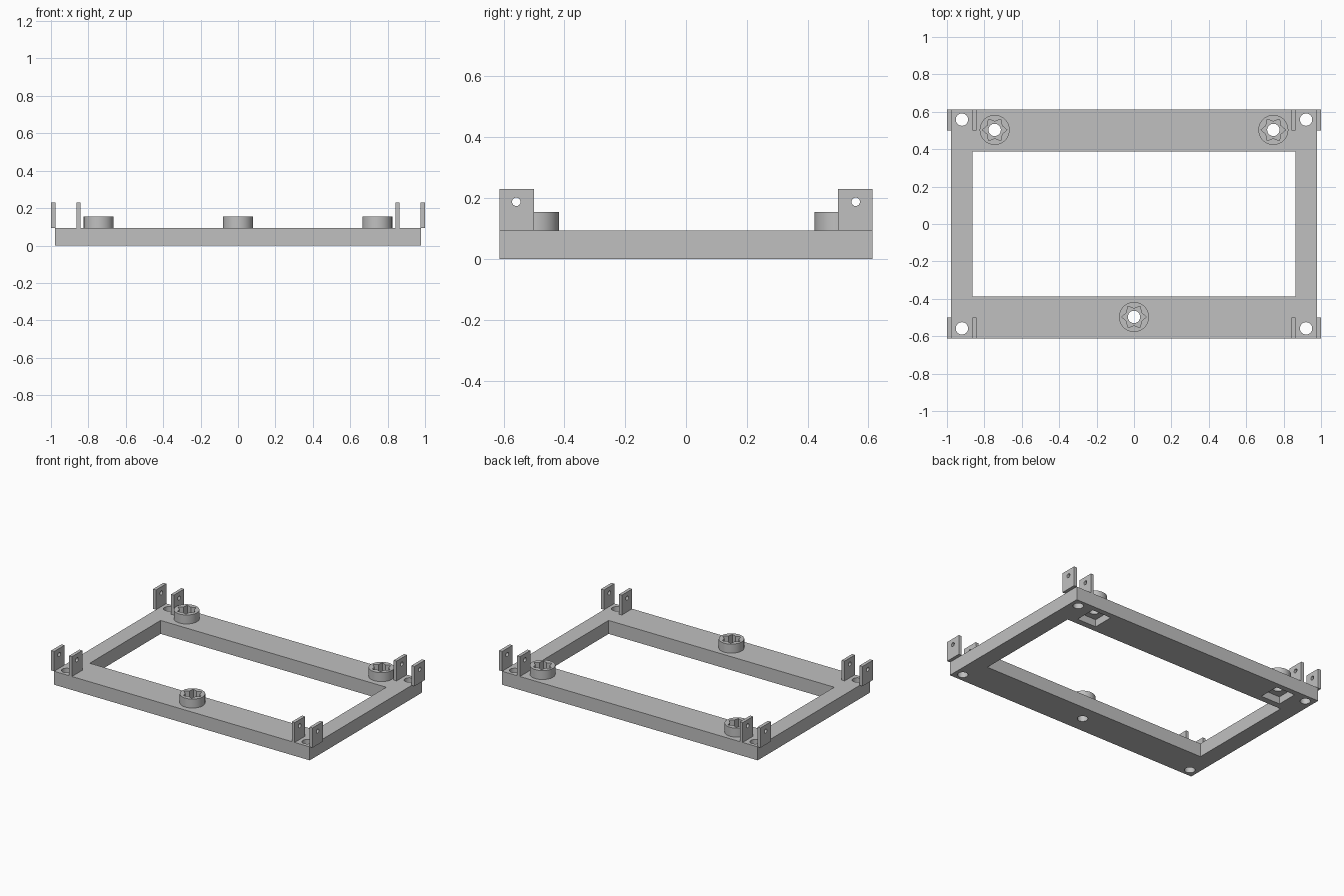
import bpy, bmesh, math
from mathutils import Matrix, Vector

cube = bpy.data.objects.get("Cube")
if cube:
    bpy.data.objects.remove(cube, do_unlink=True)

GREY = (0.53, 0.53, 0.53, 1)
grey = bpy.data.materials.new("plain grey")
grey.use_nodes = True
grey.diffuse_color = GREY
grey.node_tree.nodes["Principled BSDF"].inputs["Base Color"].default_value = GREY

BASE_TOP = 0.093
BOSS_TOP = 0.155
TAB_TOP = 0.23
HOLE = 0.033


def finish(name, bm):
    mesh = bpy.data.meshes.new(name)
    bmesh.ops.recalc_face_normals(bm, faces=bm.faces)
    bm.to_mesh(mesh)
    bm.free()
    mesh.materials.append(grey)
    obj = bpy.data.objects.new(name, mesh)
    bpy.context.collection.objects.link(obj)
    return obj


def box(name, low, high):
    low, high = Vector(low), Vector(high)
    bm = bmesh.new()
    bmesh.ops.create_cube(bm, size=1, matrix=Matrix.Translation((low + high) / 2)
                          @ Matrix.Diagonal((*(high - low), 1)))
    return finish(name, bm)


def prism(name, x, y, z0, z1, radii, sides):
    """Upright prism whose corner radii cycle through the given list."""
    bm = bmesh.new()
    ring = []
    for i in range(sides):
        a = math.tau * i / sides
        r = radii[i % len(radii)]
        ring.append(bm.verts.new((x + r * math.cos(a), y + r * math.sin(a), z0)))
    face = bm.faces.new(ring)
    top = bmesh.ops.extrude_face_region(bm, geom=[face])["geom"]
    bmesh.ops.translate(bm, vec=(0, 0, z1 - z0),
                        verts=[v for v in top if isinstance(v, bmesh.types.BMVert)])
    return finish(name, bm)


def cut(target, cutters):
    bpy.context.view_layer.objects.active = target
    for cutter in cutters:
        cutter.hide_render = True
        mod = target.modifiers.new("cut", 'BOOLEAN')
        mod.operation = 'DIFFERENCE'
        mod.solver = 'EXACT'
        mod.object = cutter
        bpy.ops.object.modifier_apply(modifier=mod.name)
        bpy.data.objects.remove(cutter, do_unlink=True)


def smooth(obj):
    bpy.ops.object.select_all(action='DESELECT')
    obj.select_set(True)
    bpy.context.view_layer.objects.active = obj
    bpy.ops.object.shade_smooth_by_angle(angle=math.radians(30))


bosses = {"back_right": (-0.745, 0.503), "back_left": (0.745, 0.503), "front": (0, -0.497)}
corners = {"back_right": (-1, 1), "back_left": (1, 1),
           "front_right": (-1, -1), "front_left": (1, -1)}

# Rectangular frame with its window, screw holes and underside pockets
frame = box("frame", (-0.978, -0.613, 0), (0.978, 0.613, BASE_TOP))
cutters = [box("window_cutter", (-0.863, -0.387, -0.1), (0.863, 0.387, 0.2))]
for sx, sy in corners.values():
    cutters.append(prism("hole_cutter", sx * 0.92, sy * 0.558, -0.1, 0.2, [HOLE], 32))
for name, (x, y) in bosses.items():
    cutters.append(prism("hole_cutter", x, y, -0.1, 0.2, [HOLE], 32))
    if name != "front":
        cutters.append(box("pocket_cutter", (x - 0.073, y - 0.073, -0.1),
                           (x + 0.073, y + 0.073, 0.05)))
cut(frame, cutters)
smooth(frame)

# Round bosses with six-pointed sockets
for name, (x, y) in bosses.items():
    boss = prism(name + "_boss", x, y, BASE_TOP, BOSS_TOP, [0.08], 48)
    cut(boss, [prism("star_cutter", x, y, 0, 0.3, [0.066, 0.045], 12)])
    smooth(boss)

# Pairs of drilled tabs at the corners
for name, (sx, sy) in corners.items():
    for side, inner, outer in (("inner", 0.841, 0.863), ("outer", 0.977, 1.0)):
        xs = sorted((sx * inner, sx * outer))
        ys = sorted((sy * 0.5, sy * 0.613))
        tab = box(f"{name}_{side}_tab", (xs[0], ys[0], BASE_TOP), (xs[1], ys[1], TAB_TOP))
        drill = prism("drill_cutter", 0, 0, -0.1, 0.1, [0.014], 24)
        drill.data.transform(Matrix.Translation((sum(xs) / 2, sy * 0.558, 0.188))
                             @ Matrix.Rotation(math.pi / 2, 4, 'Y'))
        cut(tab, [drill])
        smooth(tab)
